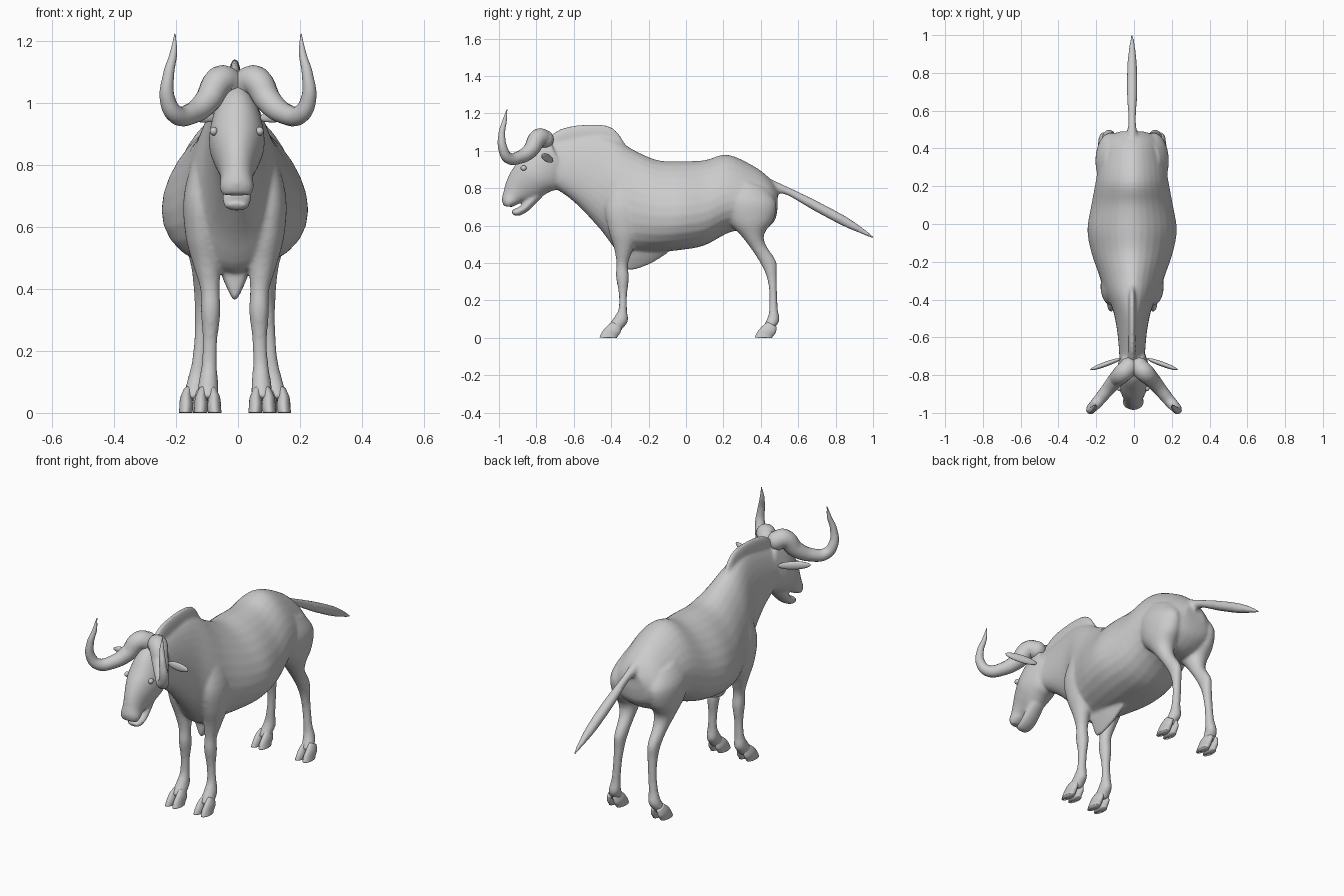
import bpy, bmesh, math
from mathutils import Vector

X0 = -0.01   # the animal's body sits slightly left of the horn centre
SEG = 28


def catmull(a, b, c, d, t):
    return [0.5 * (2 * q + (r - p) * t + (2 * p - 5 * q + 4 * r - s) * t * t
                   + (3 * q - p - 3 * r + s) * t ** 3) for p, q, r, s in zip(a, b, c, d)]


def loft(bm, rows, side=1, egg=0.0, x0=X0, steps=4):
    """Skin through rows (y1, z1, y2, z2, half_width, x): ovals spanned between two profile points."""
    n = len(rows)
    path = []
    for i in range(n - 1):
        quad = [rows[max(i - 1, 0)], rows[i], rows[i + 1], rows[min(i + 2, n - 1)]]
        path += [catmull(*quad, k / steps) for k in range(steps)]
    path.append(list(rows[-1]))
    rings = []
    for y1, z1, y2, z2, w, x in path:
        ring = []
        for k in range(SEG):
            a = 2 * math.pi * k / SEG
            c = math.cos(a)
            ring.append(bm.verts.new((x0 + side * x + w * math.sin(a) * (1 - egg * c),
                                      (y1 + y2) / 2 + c * (y1 - y2) / 2,
                                      (z1 + z2) / 2 + c * (z1 - z2) / 2)))
        rings.append(ring)
    faces = [bm.faces.new(rings[0]), bm.faces.new(rings[-1])]
    for r, s in zip(rings, rings[1:]):
        for k in range(SEG):
            m = (k + 1) % SEG
            faces.append(bm.faces.new((r[k], r[m], s[m], s[k])))
    bmesh.ops.recalc_face_normals(bm, faces=faces)


def finish(bm, name):
    me = bpy.data.meshes.new(name)
    bm.to_mesh(me)
    bm.free()
    for p in me.polygons:
        p.use_smooth = True
    ob = bpy.data.objects.new(name, me)
    bpy.context.collection.objects.link(ob)
    return ob


def mid(rows):
    return [r + (0,) for r in rows]


def ellipsoid(name, loc, scale, rot=(0, 0, 0)):
    bpy.ops.mesh.primitive_uv_sphere_add(segments=24, ring_count=14, radius=1, location=loc, rotation=rot)
    ob = bpy.context.object
    ob.name = name
    ob.scale = scale
    bpy.ops.object.shade_smooth()
    return ob


body = bmesh.new()

# Trunk and neck
loft(body, mid([
    (.49, .80, .49, .70, .06), (.44, .86, .47, .62, .13), (.36, .92, .38, .56, .165),
    (.22, .98, .25, .57, .185), (.10, .95, .10, .495, .21), (-.03, .945, -.03, .47, .23),
    (-.15, .95, -.15, .46, .21), (-.27, 1.0, -.27, .46, .17), (-.37, 1.06, -.36, .46, .14),
    (-.46, 1.09, -.45, .57, .10), (-.56, 1.08, -.54, .67, .08), (-.66, 1.06, -.62, .745, .07),
    (-.76, 1.04, -.70, .80, .065)]), egg=0.25)

# Head with upper muzzle
loft(body, mid([
    (-.74, 1.08, -.64, .86, .06), (-.83, 1.03, -.68, .80, .083), (-.89, .955, -.73, .78, .09),
    (-.93, .90, -.78, .75, .076), (-.96, .84, -.82, .735, .06), (-.975, .785, -.87, .727, .052),
    (-.985, .74, -.90, .715, .056), (-.975, .705, -.93, .70, .046)]), x0=-.004)

# Lower jaw
loft(body, mid([
    (-.83, .78, -.77, .75, .045), (-.88, .71, -.84, .682, .046),
    (-.92, .688, -.89, .653, .042), (-.938, .678, -.92, .655, .03)]), x0=-.004)

# Mane crest along the neck
loft(body, mid([
    (-.32, 1.03, -.33, .97, .014), (-.38, 1.115, -.40, 1.0, .018), (-.46, 1.142, -.46, 1.0, .02),
    (-.56, 1.14, -.56, 1.0, .02), (-.66, 1.122, -.65, 1.0, .02), (-.73, 1.08, -.72, .98, .02)]))

# Hanging chest tuft
loft(body, mid([
    (-.335, .55, -.325, .42, .03), (-.30, .55, -.31, .36, .045), (-.20, .54, -.20, .39, .045),
    (-.10, .52, -.10, .45, .03)]), egg=-0.6)

# Tail
loft(body, mid([
    (.43, .86, .46, .77, .035), (.55, .805, .535, .765, .02), (.70, .732, .68, .683, .028),
    (.85, .652, .83, .603, .026), (.95, .585, .94, .555, .015), (1.005, .54, 1.0, .53, .006)]))

FRONT_LEG = [
    (-.39, .86, -.25, .86, .035, .09), (-.43, .70, -.23, .70, .055, .11), (-.415, .58, -.25, .56, .054, .105),
    (-.385, .48, -.285, .47, .044, .09), (-.372, .40, -.31, .39, .031, .08), (-.375, .33, -.305, .32, .032, .078),
    (-.36, .24, -.315, .23, .024, .08), (-.36, .16, -.315, .15, .025, .083), (-.378, .12, -.31, .09, .031, .085),
    (-.41, .075, -.335, .055, .034, .087), (-.425, .05, -.35, .035, .034, .088)]
HIND_LEG = [
    (.22, .86, .43, .80, .045, .10), (.18, .75, .482, .72, .078, .113), (.22, .63, .467, .63, .075, .113),
    (.30, .54, .42, .56, .055, .11), (.36, .46, .425, .50, .038, .105), (.40, .395, .482, .41, .03, .103),
    (.43, .33, .485, .34, .026, .104), (.445, .25, .487, .25, .023, .108), (.445, .17, .49, .16, .024, .115),
    (.44, .12, .50, .095, .031, .122), (.42, .075, .48, .06, .033, .13), (.405, .05, .465, .035, .033, .133)]
for s in (1, -1):
    loft(body, FRONT_LEG, s)
    loft(body, HIND_LEG, s)

# Fuse the skin into one smooth surface
skin = finish(body, "body_with_legs")
rm = skin.modifiers.new("fuse", 'REMESH')
rm.mode = 'VOXEL'
rm.voxel_size = 0.008
rm.use_smooth_shade = True
sm = skin.modifiers.new("soften", 'SMOOTH')
sm.factor = 0.5
sm.iterations = 8

# Cloven hooves: two toes per foot
for label, dy, foot_x in (("front", 0, .088), ("hind", .83, .136)):
    for s, side in ((1, "left"), (-1, "right")):
        bm = bmesh.new()
        for toe in (-.021, .021):
            x = foot_x + toe
            loft(bm, [(-.395 + dy, .085, -.345 + dy, .06, .015, x - toe * .3),
                      (-.425 + dy, .06, -.35 + dy, .03, .020, x),
                      (-.45 + dy, .03, -.365 + dy, .008, .022, x),
                      (-.463 + dy, .001, -.37 + dy, .0, .022, x + toe * .1)], s)
        finish(bm, f"{label}_hoof_{side}")

# Horns, ears and eyes
HORN = [(.025, -.755, 1.06, .05), (.055, -.785, 1.07, .05), (.10, -.83, 1.005, .042), (.15, -.89, .965, .034),
        (.20, -.95, .962, .030), (.227, -.978, 1.01, .025), (.224, -.985, 1.09, .018),
        (.208, -.97, 1.16, .012), (.203, -.957, 1.222, .002)]
for s, side in ((1, "left"), (-1, "right")):
    cu = bpy.data.curves.new("horn_" + side, 'CURVE')
    cu.dimensions = '3D'
    cu.bevel_depth = 1
    cu.bevel_resolution = 6
    cu.use_fill_caps = True
    sp = cu.splines.new('BEZIER')
    sp.bezier_points.add(len(HORN) - 1)
    for p, (x, y, z, r) in zip(sp.bezier_points, HORN):
        p.co = (s * x, y, z)
        p.radius = r
        p.handle_left_type = p.handle_right_type = 'AUTO'
    bpy.context.collection.objects.link(bpy.data.objects.new("horn_" + side, cu))
    # rounded end of the horn base
    ellipsoid("horn_base_" + side, (s * .03, -.757, 1.062), (.048, .05, .05))
    ellipsoid("ear_" + side, (s * .15, -.742, .962), (.088, .013, .022), (0, s * -.15, s * -.35))
    ellipsoid("eye_" + side, (s * .074 - .004, -.868, .908), (.013, .016, .014))
